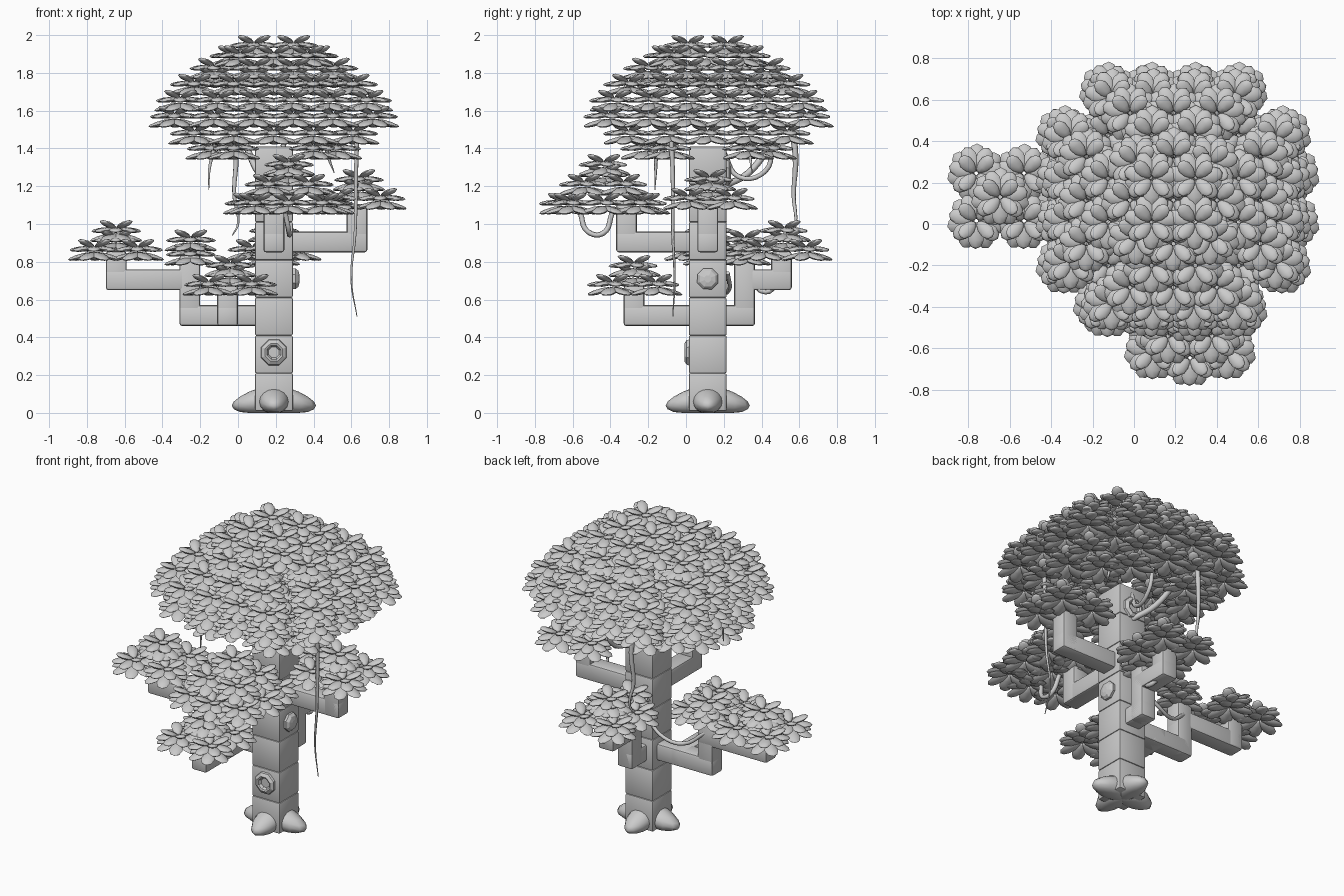
import bpy, bmesh, math
from mathutils import Matrix, Vector

if "Cube" in bpy.data.objects:
    bpy.data.objects.remove(bpy.data.objects["Cube"])

CX, CY = 0.19, 0.115      # trunk axis
S = 0.21                  # spacing of leaf clusters


def finish(name, bm, smooth=True, angle=35):
    me = bpy.data.meshes.new(name)
    bm.to_mesh(me)
    bm.free()
    ob = bpy.data.objects.new(name, me)
    bpy.context.collection.objects.link(ob)
    if smooth:
        bpy.ops.object.select_all(action='DESELECT')
        ob.select_set(True)
        bpy.context.view_layer.objects.active = ob
        bpy.ops.object.shade_smooth_by_angle(angle=math.radians(angle))
    return ob


def box(name, a, b, bevel=0.014):
    bm = bmesh.new()
    a, b = Vector(a), Vector(b)
    bmesh.ops.create_cube(bm, size=1)
    for v in bm.verts:
        v.co = Vector([(a[i] + b[i]) / 2 + v.co[i] * abs(b[i] - a[i]) for i in range(3)])
    bmesh.ops.bevel(bm, geom=bm.edges[:], offset=bevel, segments=2, profile=0.5, affect='EDGES')
    return finish(name, bm)


def branch(name, pts, w=0.055):
    # square limb: a chain of axis-aligned boxes through the points
    for k, (p, q) in enumerate(zip(pts, pts[1:])):
        lo = [min(p[i], q[i]) - w for i in range(3)]
        hi = [max(p[i], q[i]) + w for i in range(3)]
        box(f"{name}_{k + 1}", lo, hi)


# trunk blocks
for k in range(7):
    box(f"trunk_block_{k + 1}", (CX - .1, CY - .1, .01 + .2 * k), (CX + .1, CY + .1, .21 + .2 * k), .008)

# roots: four rounded lobes, sloping down to a blunt tip
for k in range(4):
    bm = bmesh.new()
    bmesh.ops.create_uvsphere(bm, u_segments=12, v_segments=8, radius=1)
    for v in bm.verts:
        t = max(0, v.co.x)
        v.co = Vector((.075 + v.co.x * .148, v.co.y * .083 * (1 - .2 * t),
                       .063 + v.co.z * .07 * (1 - .25 * t) - .025 * t))
        v.co.z = max(v.co.z, 0)
    bm.transform(Matrix.Translation((CX, CY, 0)) @ Matrix.Rotation(k * math.pi / 2, 4, 'Z'))
    finish(f"root_{k + 1}", bm, angle=60)

# limbs
branch("left_branch", [(CX, CY, .515), (-.255, CY, .515), (-.255, CY, .78)])
branch("left_outer_branch", [(-.255, CY, .705), (-.645, CY, .705), (-.645, CY, .8)])
branch("front_low_branch", [(-.055, CY, .515), (-.055, -.275, .515), (-.055, -.275, .62)])
branch("back_branch", [(CX, CY, .515), (CX, .31, .515), (CX, .31, .78)])
branch("back_outer_branch", [(CX, .31, .705), (CX, .505, .705), (CX, .505, .8)])
branch("right_branch", [(CX, CY, .905), (.63, CY, .905), (.63, CY, 1.05)])
branch("front_high_branch", [(CX, CY, .905), (CX, -.315, .905), (CX, -.315, 1.05)])


# knots: lathed octagons, either hollow or bumped
def knot(name, loc, rot, profile):
    bm = bmesh.new()
    rings = [[bm.verts.new((r * math.cos(a * math.pi / 4 + .39), r * math.sin(a * math.pi / 4 + .39), h))
              for a in range(8)] for r, h in profile]
    for p, q in zip(rings, rings[1:]):
        for i in range(8):
            bm.faces.new((p[i], p[(i + 1) % 8], q[(i + 1) % 8], q[i]))
    bm.faces.new(rings[-1])
    bm.transform(Matrix.Translation(loc) @ rot)
    finish(name, bm, False)


hollow = [(.075, -.005), (.07, .012), (.05, .024), (.04, .02), (.03, .004)]
bump = [(.058, -.005), (.06, .015), (.045, .03), (.02, .036)]
knot("front_hollow", (CX, CY - .1, .32), Matrix.Rotation(math.pi / 2, 4, 'X'), hollow)
knot("back_hollow", (CX, CY + .1, 1.27), Matrix.Rotation(-math.pi / 2, 4, 'X'), hollow)
knot("right_bump", (CX + .1, CY, .71), Matrix.Rotation(math.pi / 2, 4, 'Y'), bump)

# leaf cluster template: raised inner leaves over two drooping tiers
cluster = bmesh.new()


def add_leaf(ang, tilt, length, width, drop=0):
    bm = bmesh.new()
    bmesh.ops.create_uvsphere(bm, u_segments=8, v_segments=5, radius=1)
    for v in bm.verts:
        x, y, z = v.co.z, v.co.x, v.co.y
        v.co = Vector(((x + 1) * length / 2 + .008, y * width / 2 * (1 + .2 * x), z * .014))
    bm.transform(Matrix.Translation((0, 0, -drop)) @ Matrix.Rotation(ang, 4, 'Z')
                 @ Matrix.Rotation(-tilt, 4, 'Y'))
    me = bpy.data.meshes.new("leaf_tmp")
    bm.to_mesh(me)
    bm.free()
    cluster.from_mesh(me)
    bpy.data.meshes.remove(me)


for k in range(4):
    add_leaf(k * math.pi / 2 + math.pi / 4, .36, .11, .066)
for k in range(7):
    add_leaf(k * math.tau / 7 + .2, -.1, .128, .076)
    add_leaf((k + .5) * math.tau / 7 + .2, -.27, .14, .08, .026)
tpl = bpy.data.meshes.new("cluster_tmp")
cluster.to_mesh(tpl)
cluster.free()


def foliage(name, spots):
    bm = bmesh.new()
    for x, y, z in spots:
        n = len(bm.verts)
        bm.from_mesh(tpl)
        bm.verts.ensure_lookup_table()
        bmesh.ops.translate(bm, verts=bm.verts[n:], vec=(x, y, z))
    finish(name, bm, angle=60)


def layer(cx, cy, z, n, s=S, rim=9):
    # n x n grid of clusters with rounded corners; rim limits it to the outer rows
    out, h = [], (n - 1) / 2
    for i in range(n):
        for j in range(n):
            u, v = i - h, j - h
            if n > 3 and abs(u) == h and abs(v) == h:
                continue
            if max(abs(u), abs(v)) < h - rim + .5:
                continue
            f = .85 if n == 3 and u and v else 1
            out.append((cx + u * s * f, cy + v * s * f, z))
    return out


def small_pad(name, x, y, z):
    foliage(name, layer(x, y, z, 2, .23) + [(x, y, z + .05), (x, y, z + .1)])


# small leaf pads on the limbs
small_pad("left_foliage", -.645, .13, .875)
small_pad("front_low_foliage", -.04, -.275, .69)
small_pad("back_foliage", CX, .52, .875)
small_pad("right_foliage", .64, .125, 1.145)
foliage("left_inner_foliage", [(-.25, CY, .85), (-.25, CY, .925)])
foliage("back_inner_foliage", [(CX, .31, .85), (CX, .31, .925)])
foliage("front_high_foliage", layer(.27, -.435, 1.12, 3) + layer(.27, -.435, 1.22, 2)
        + [(.27, -.435, 1.27), (.27, -.435, 1.325)])

# main crown: stacked layers, widest near the bottom
crown = []
for z, n, rim in [(1.955, 2, 9), (1.9, 3, 9), (1.835, 4, 1), (1.79, 4, 9), (1.75, 5, 1),
                  (1.665, 6, 1), (1.58, 6, 2), (1.49, 5, 1)]:
    s = S * .94 if z == 1.665 else S
    crown += layer(CX, CY, z, n, s, rim)
for sx in (-1, 1):
    for sy in (-1, 1):
        crown += [(CX + sx * .33, CY + sy * .21, 1.41), (CX + sx * .21, CY + sy * .33, 1.41)]
foliage("crown_foliage", crown)


# vines: tapered curves
def vine(name, pts, r=.012, taper=True):
    cu = bpy.data.curves.new(name, 'CURVE')
    cu.dimensions = '3D'
    cu.bevel_depth = r
    cu.bevel_resolution = 1
    cu.resolution_u = 5
    cu.use_fill_caps = True
    sp = cu.splines.new('BEZIER')
    sp.bezier_points.add(len(pts) - 1)
    for k, (b, p) in enumerate(zip(sp.bezier_points, pts)):
        b.co = p
        b.handle_left_type = b.handle_right_type = 'AUTO'
        b.radius = 1.2 - k / (len(pts) - 1) if taper else 1
    bpy.context.collection.objects.link(bpy.data.objects.new(name, cu))


vine("long_vine", [(.63, -.08, 1.5), (.625, -.07, 1.25), (.62, -.07, .95), (.6, -.06, .7), (.63, -.07, .51)])
vine("back_vine", [(-.02, .56, 1.52), (-.01, .58, 1.35), (-.02, .57, 1.15), (0, .58, 1.0), (-.03, .56, .94)], .016)
vine("left_vine", [(-.12, -.16, 1.42), (-.15, -.16, 1.3), (-.155, -.165, 1.18)], .012)
vine("right_vine", [(.46, .33, 1.45), (.48, .34, 1.35), (.51, .35, 1.27)])
vine("back_sag_vine", [(CX, .2, 1.38), (CX + .02, .28, 1.25), (CX + .05, .42, 1.28), (CX + .05, .46, 1.42)], .014, False)
vine("back_twig", [(CX, .2, 1.2), (CX - .08, .33, 1.27), (CX - .15, .45, 1.42)], .018, False)
vine("front_sag_vine", [(.25, -.56, 1.06), (.27, -.52, .96), (.27, -.44, .95), (.25, -.39, 1.06)], .014, False)
vine("left_sag_vine", [(.12, .22, .74), (0, .23, .66), (-.12, .2, .64), (-.25, .16, .73)], .012, False)
vine("back_limb_vine", [(CX, .34, .72), (CX + .04, .42, .64), (CX, .49, .7)], .014, False)
